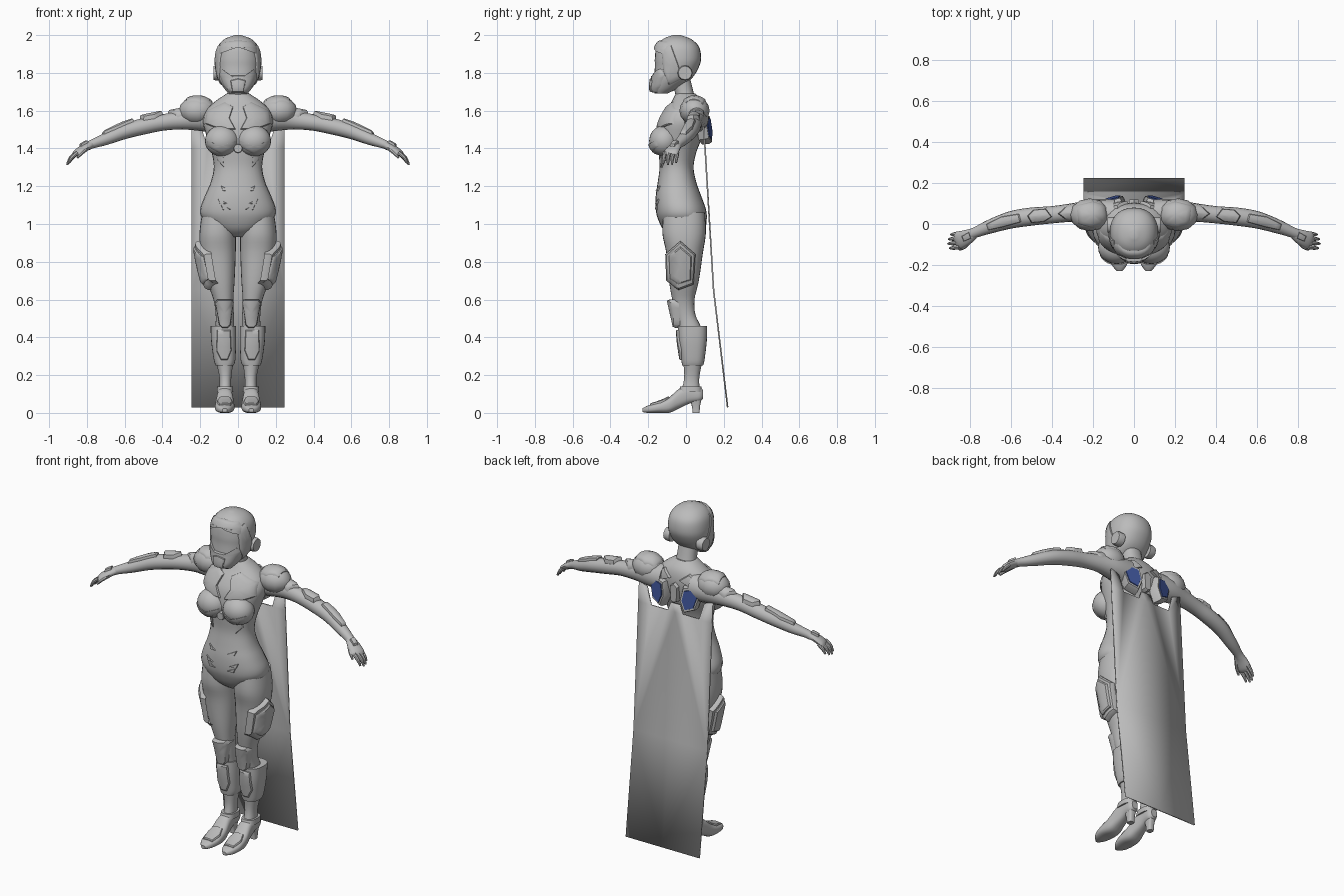
import bpy, bmesh
from math import sin, cos, pi, radians, copysign
from mathutils import Vector, Matrix
from mathutils.bvhtree import BVHTree

if "Cube" in bpy.data.objects:
    bpy.data.objects.remove(bpy.data.objects["Cube"])


def material(name, colour):
    mat = bpy.data.materials.new(name)
    mat.use_nodes = True
    mat.diffuse_color = colour
    mat.node_tree.nodes["Principled BSDF"].inputs["Base Color"].default_value = colour
    return mat


GREY = material("suit_grey", (.5, .5, .5, 1))
BLUE = material("vent_blue", (.05, .09, .32, 1))
surfaces = {}


def finish(name, bm, mirror=True, mat=GREY):
    bmesh.ops.recalc_face_normals(bm, faces=bm.faces)
    surfaces[name] = BVHTree.FromBMesh(bm)
    mesh = bpy.data.meshes.new(name)
    bm.to_mesh(mesh)
    bm.free()
    mesh.materials.append(mat)
    mesh.shade_smooth()
    mesh.set_sharp_from_angle(angle=radians(35))
    ob = bpy.data.objects.new(name, mesh)
    bpy.context.collection.objects.link(ob)
    if mirror:
        ob.modifiers.new("Mirror", 'MIRROR')
    return ob


def spline(rows, steps):
    """Smooth curve through rows of numbers."""
    rows = [Vector(r) for r in rows]
    out = []
    for i in range(len(rows) - 1):
        a, b, c, d = (rows[min(max(k, 0), len(rows) - 1)] for k in range(i - 1, i + 3))
        for s in range(steps):
            t = s / steps
            out.append(b + (c - a) * (t / 2) + (a * 2 - b * 5 + c * 4 - d) * (t * t / 2)
                       + (b * 3 - a - c * 3 + d) * (t ** 3 / 2))
    return out + [rows[-1]]


def loft(name, sections, mirror=True):
    bm = bmesh.new()
    rings = [[bm.verts.new(p) for p in sec] for sec in sections]
    for low, high in zip(rings, rings[1:]):
        for i in range(len(low)):
            bm.faces.new((low[i - 1], low[i], high[i], high[i - 1]))
    bm.faces.new(rings[0])
    bm.faces.new(rings[-1])
    return finish(name, bm, mirror)


def oval(axis, level, a_min, a_max, b_min, b_max, power, count=28):
    """Rounded section across the given axis."""
    points = []
    for i in range(count):
        c, s = cos(2 * pi * i / count), sin(2 * pi * i / count)
        a = (a_min + a_max + (a_max - a_min) * copysign(abs(c) ** power, c)) / 2
        b = (b_min + b_max + (b_max - b_min) * copysign(abs(s) ** power, s)) / 2
        points.append((a, b, level) if axis == 2 else (a, level, b))
    return points


def body(name, rows, mirror=True, axis=2, power=.9, steps=4):
    return loft(name, [oval(axis, *r, power) for r in spline(rows, steps)], mirror)


def tube(name, rows, steps=4, count=16):
    """Limb along a path of x, y, z, side radius, up radius."""
    pts = spline(rows, steps)
    sections = []
    for i, p in enumerate(pts):
        ahead = (pts[min(i + 1, len(pts) - 1)] - pts[max(i - 1, 0)])[:3]
        ahead = Vector(ahead).normalized()
        side = ahead.cross(Vector((0, 0, 1))).normalized()
        up = side.cross(ahead)
        sections.append([Vector(p[:3]) + side * p[3] * cos(2 * pi * k / count)
                         + up * p[4] * sin(2 * pi * k / count) for k in range(count)])
    return loft(name, sections)


def ball(name, centre, size, u=24, v=14):
    bm = bmesh.new()
    bmesh.ops.create_uvsphere(bm, u_segments=u, v_segments=v, radius=1,
                              matrix=Matrix.Translation(centre) @ Matrix.Diagonal((*size, 1)))
    return finish(name, bm)


def plate(name, target, axis, sign, outline, thick, mirror=True, mat=GREY):
    """Bevelled armour slab draped over a surface along an axis."""
    edge = []
    for i, p in enumerate(outline):
        q = outline[(i + 1) % len(outline)]
        edge += [Vector(p).lerp(Vector(q), k / 4) for k in range(4)]
    mid = sum(edge, Vector((0, 0))) / len(edge)
    normal = Vector([sign if k == axis else 0 for k in range(3)])
    tree = surfaces[target]
    bm = bmesh.new()

    def drape(p, lift, fallback):
        co = list(p)
        co.insert(axis, sign * 3)
        hit = tree.ray_cast(Vector(co), -normal)[0]
        co[axis] = hit[axis] if hit else fallback
        return bm.verts.new(Vector(co) + normal * lift), co[axis]

    centre, depth = drape(mid, thick, 0)
    spokes = []
    for p in edge:
        last, spoke = depth, [centre]
        for t, lift in ((.35, thick), (.7, thick), (.92, thick), (1, thick * .5), (1, -.015)):
            v, last = drape(mid.lerp(p, t), lift, last)
            spoke.append(v)
        spokes.append(spoke)
    for a, b in zip(spokes, spokes[1:] + spokes[:1]):
        bm.faces.new((centre, a[1], b[1]))
        for k in range(1, 5):
            bm.faces.new((a[k], a[k + 1], b[k + 1], b[k]))
    return finish(name, bm, mirror, mat)


def prism(name, outline, origin, right, up, depth, mirror=True, mat=GREY):
    bm = bmesh.new()
    right, up = Vector(right).normalized(), Vector(up).normalized()
    out = right.cross(up)
    rings = [[bm.verts.new(Vector(origin) + (right * a + up * b) * s + out * d) for a, b in outline]
             for s, d in ((1, 0), (1, depth * .7), (.9, depth))]
    for low, high in zip(rings, rings[1:]):
        for i in range(len(low)):
            bm.faces.new((low[i - 1], low[i], high[i], high[i - 1]))
    bm.faces.new(rings[0])
    bm.faces.new(rings[-1])
    return finish(name, bm, mirror, mat)


def both(half):
    return half + [(-x, z) for x, z in reversed(half) if x]


def circle(radius, count=12):
    return [(radius * cos(2 * pi * i / count), radius * sin(2 * pi * i / count)) for i in range(count)]


# Torso, neck and helmet
body("torso", [(.93, -.05, .05, -.07, .06), (.97, -.13, .13, -.12, .1), (1.03, -.19, .19, -.15, .11),
               (1.08, -.2, .2, -.16, .105), (1.15, -.175, .175, -.16, .08), (1.22, -.145, .145, -.15, .055),
               (1.3, -.128, .128, -.14, .04), (1.38, -.14, .14, -.145, .055), (1.46, -.165, .165, -.15, .085),
               (1.54, -.185, .185, -.14, .1), (1.6, -.17, .17, -.11, .1), (1.65, -.12, .12, -.075, .085),
               (1.69, -.06, .06, -.055, .05)], mirror=False)
body("neck", [(1.62, -.08, .08, -.05, .07), (1.68, -.058, .058, -.055, .045),
              (1.78, -.055, .055, -.08, .02)], mirror=False)
body("helmet", [(1.69, -.05, .05, -.165, -.1), (1.72, -.075, .075, -.175, -.04), (1.77, -.103, .103, -.17, .03),
                (1.83, -.115, .115, -.165, .068), (1.88, -.118, .118, -.165, .08), (1.94, -.106, .106, -.155, .068),
                (1.98, -.07, .07, -.12, .025), (2, -.015, .015, -.07, -.03)], mirror=False)
plate("helmet_brow", "helmet", 1, -1, both([(0, 1.935), (.08, 1.93), (.105, 1.9), (.108, 1.93),
                                           (.075, 1.965), (0, 1.972)]), .014, mirror=False)
plate("mouth_guard", "helmet", 1, -1, both([(0, 1.695), (.045, 1.695), (.075, 1.73), (.098, 1.79),
                                           (.085, 1.82), (.04, 1.785), (0, 1.785)]), .016, mirror=False)
plate("mouth_filter", "mouth_guard", 1, -1, both([(0, 1.7), (.03, 1.7), (.04, 1.76), (0, 1.77)]), .006, mirror=False)
plate("helmet_cheek", "helmet", 0, 1, [(-.13, 1.93), (-.08, 1.95), (-.04, 1.84), (-.02, 1.77),
                                       (-.09, 1.735), (-.12, 1.81)], .007)
prism("ear_disc", circle(.04), (.09, -.005, 1.8), (0, 1, 0), (0, 0, 1), .04)

# Chest armour and belly details
ball("bust", (.085, -.115, 1.44), (.09, .08, .082))
plate("bust_band", "bust", 1, -1, [(.012, 1.41), (.085, 1.368), (.16, 1.41), (.165, 1.44), (.085, 1.412), (.012, 1.44)], .008)
plate("collar_plate", "torso", 1, -1, [(.012, 1.5), (.045, 1.56), (.025, 1.62), (.07, 1.645),
                                      (.165, 1.6), (.175, 1.53), (.09, 1.5)], .012)
prism("chest_disc", circle(.024), (0, -.13, 1.4), (1, 0, 0), (0, 0, 1), .04, mirror=False)
plate("rib_strap", "torso", 1, -1, [(.06, 1.38), (.12, 1.38), (.11, 1.34), (.075, 1.3), (.08, 1.35)], .007)
for n, (x, z) in enumerate(((.07, 1.19), (.085, 1.12), (.07, 1.09))):
    plate(f"belly_mark_{n}", "torso", 1, -1, [(x - .03, z - .012), (x + .02, z + .012), (x + .01, z - .015)], .007)

# Legs and boots
body("leg", [(1.06, .02, .19, -.12, .1), (.95, .012, .204, -.125, .105), (.85, .012, .198, -.105, .09),
             (.7, .018, .165, -.09, .068), (.6, .025, .13, -.073, .045), (.52, .022, .118, -.055, .05),
             (.45, .02, .12, -.04, .08), (.35, .02, .128, -.03, .095), (.27, .025, .115, -.015, .085),
             (.18, .036, .098, -.01, .07), (.1, .034, .102, -.03, .075)])
body("shin_guard", [(.25, .024, .118, -.02, .09), (.28, .014, .128, -.025, .098), (.38, .01, .142, -.04, .11),
                    (.46, .01, .145, -.044, .112)], power=.75)
body("ankle_cuff", [(.11, .025, .112, -.04, .085), (.14, .026, .11, -.03, .082)], power=.75, steps=1)
plate("thigh_pad", "leg", 0, 1, [(-.03, .91), (-.11, .84), (-.105, .7), (-.04, .65), (.04, .68), (.05, .84)], .026)
plate("thigh_pad_face", "thigh_pad", 0, 1, [(-.03, .88), (-.09, .83), (-.085, .71), (-.04, .68), (.025, .7), (.03, .83)], .012)
plate("knee_pad", "leg", 1, -1, [(.022, .585), (.035, .6), (.11, .6), (.122, .585), (.1, .465), (.085, .45), (.055, .45), (.04, .465)], .03)
plate("shin_plate", "shin_guard", 1, -1, [(.04, .44), (.11, .44), (.115, .33), (.09, .28), (.055, .28), (.035, .33)], .01)
body("foot", [(-.23, .058, .082, .004, .024), (-.2, .035, .108, 0, .04), (-.15, .02, .122, 0, .055),
              (-.09, .02, .12, 0, .082), (-.04, .027, .112, .022, .125), (.02, .034, .104, .05, .15),
              (.07, .036, .1, .06, .14), (.09, .05, .088, .075, .12)], axis=1, power=.75)
body("heel", [(0, .052, .086, .035, .072), (.04, .05, .088, .03, .075), (.1, .04, .098, .01, .088)], power=.6)
plate("toe_cap", "foot", 2, 1, [(.04, -.19), (.1, -.19), (.112, -.13), (.1, -.09), (.04, -.09), (.028, -.13)], .008)

# Arms and hands
tube("arm", [(.1, .05, 1.56, .07, .08), (.2, .055, 1.56, .065, .068), (.3, .055, 1.55, .046, .05),
             (.4, .045, 1.537, .042, .043), (.5, .036, 1.517, .044, .043), (.6, .02, 1.49, .042, .04),
             (.7, -.012, 1.45, .034, .032), (.77, -.04, 1.424, .026, .024), (.8, -.052, 1.41, .027, .022)])
tube("palm", [(.77, -.04, 1.424, .022, .02), (.81, -.062, 1.405, .036, .02),
              (.85, -.08, 1.378, .042, .018), (.866, -.086, 1.365, .034, .01)])
for n, reach in enumerate((.85, 1, .95, .75)):
    y = -.112 + n * .022
    tube(f"finger_{n}", [(.85, y, 1.378, .011, .011), (.85 + .035 * reach, y - .004, 1.352, .01, .01),
                         (.85 + .056 * reach, y - .006, 1.365 - .052 * reach, .005, .005)], 3, 8)
tube("thumb", [(.795, -.07, 1.405, .015, .014), (.825, -.108, 1.38, .012, .012),
               (.85, -.125, 1.35, .006, .006)], 3, 8)
ball("shoulder_pad", (.215, .045, 1.6), (.098, .08, .075), 12, 8)
plate("shoulder_flange", "shoulder_pad", 2, 1, [(.13, .0), (.2, -.02), (.27, .0), (.28, .09), (.2, .11), (.14, .09)], .008)
plate("upper_arm_plate", "arm", 2, 1, [(.24, .02), (.32, .012), (.37, .05), (.32, .095), (.24, .095)], .016)
plate("elbow_plate", "arm", 2, 1, [(.4, .035), (.44, .01), (.5, .005), (.52, .04), (.49, .07), (.43, .075)], .02)
plate("forearm_plate", "arm", 2, 1, [(.55, .01), (.64, -.015), (.71, -.03), (.72, .0), (.65, .035), (.56, .05)], .014)
plate("wrist_plate", "palm", 2, 1, [(.795, -.07), (.83, -.085), (.84, -.06), (.805, -.04)], .012)

# Back vents, harness and cape
hexagon = [(-.06, .03), (-.03, .085), (.045, .07), (.06, -.01), (.03, -.08), (-.035, -.055)]
facing, lean = (-1, .25, 0), (0, -.1, 1)
prism("vent_frame", hexagon, (.095, .07, 1.5), facing, lean, .055)
prism("vent_glass", [(a * .8, b * .8) for a, b in hexagon], (.095, .07, 1.5), facing, lean, .06, mat=BLUE)
prism("spine_block", both([(0, -.05), (.02, -.04), (.025, .05), (0, .07)]), (0, .08, 1.51), (-1, 0, 0), (0, 0, 1), .04, mirror=False)
plate("shoulder_blade", "torso", 1, 1, [(.03, 1.6), (.08, 1.64), (.16, 1.59), (.17, 1.54), (.1, 1.57)], .014)
for n in range(3):
    z = 1.62 + n * .03
    plate(f"neck_bone_{n}", "neck", 1, 1, both([(0, z - .01), (.014, z), (0, z + .012)]), .008, mirror=False)

bm = bmesh.new()
panels = ([(0, .03), (.245, .03), (.245, .65), (0, .65)],
          [(0, .65), (.245, .65), (.245, 1.4), (.16, 1.4), (.05, 1.4), (0, 1.4)],
          [(.16, 1.4), (.245, 1.4), (.245, 1.52), (.19, 1.5)],
          [(0, 1.4), (.05, 1.4), (.03, 1.45), (0, 1.45)])
for panel in panels:
    bm.faces.new([bm.verts.new((x, .15 + (.65 - z) * (.12 if z < .65 else .06), z)) for x, z in panel])
bmesh.ops.remove_doubles(bm, verts=bm.verts, dist=.001)
cape = finish("cape", bm)
cape.modifiers.new("Thickness", 'SOLIDIFY').thickness = .008
